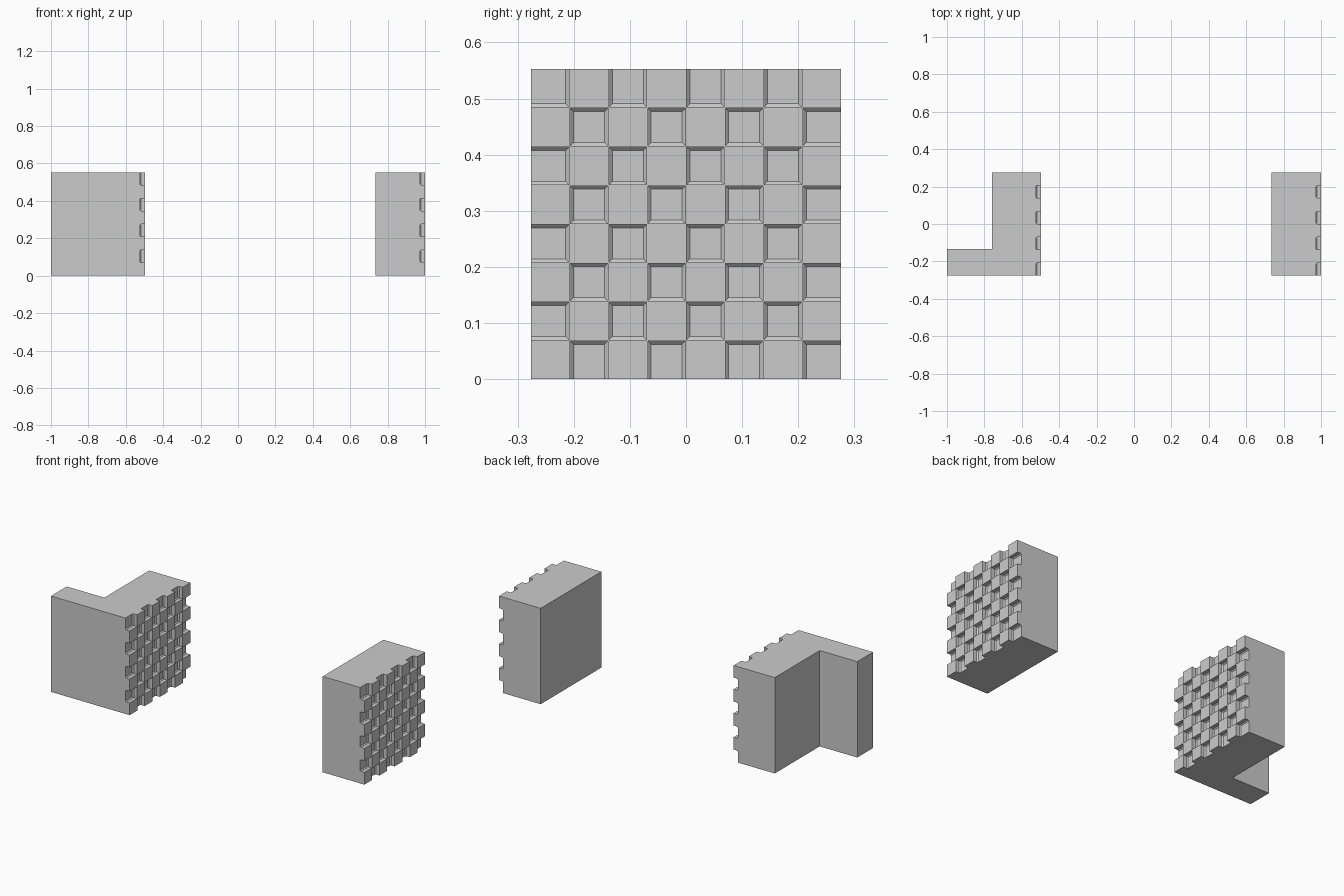
import bpy, bmesh

if "Cube" in bpy.data.objects:
    bpy.data.objects.remove(bpy.data.objects["Cube"])

SIDE = 0.553          # height and depth of each block
H = SIDE / 2
N = 8                 # checker cells per side
CELL = SIDE / N
DEPTH = 0.027         # pocket depth
CHAMFER = 0.006       # sloped edge around each pocket floor
GAP = 0.001           # pockets are a touch narrower than the grid


def new_object(name, bm):
    bmesh.ops.recalc_face_normals(bm, faces=bm.faces)
    mesh = bpy.data.meshes.new(name)
    bm.to_mesh(mesh)
    bm.free()
    obj = bpy.data.objects.new(name, mesh)
    bpy.context.collection.objects.link(obj)
    return obj


def prism(name, outline):
    """Extrude a plan outline up to the block height."""
    bm = bmesh.new()
    face = bm.faces.new([bm.verts.new((x, y, 0)) for x, y in outline])
    top = bmesh.ops.extrude_face_region(bm, geom=[face])
    verts = [g for g in top["geom"] if isinstance(g, bmesh.types.BMVert)]
    bmesh.ops.translate(bm, verts=verts, vec=(0, 0, SIDE))
    return new_object(name, bm)


def span(i, inset):
    """Extent of cell i; border cells run out past the block."""
    lo = i * CELL + GAP + inset if i > 0 else -0.03
    hi = (i + 1) * CELL - GAP - inset if i < N - 1 else SIDE + 0.03
    return lo, hi


def pocket_cutter(name, face_x):
    """Every other checker cell as a cutter with a chamfered floor."""
    bm = bmesh.new()
    floor = face_x - DEPTH
    levels = ((floor, CHAMFER), (floor + CHAMFER, 0), (face_x + 0.03, 0))
    for col in range(N):
        for row in range(N):
            if (col + row) % 2 == 0:
                continue
            rings = []
            for x, inset in levels:
                y0, y1 = span(col, inset)
                z0, z1 = span(row, inset)
                corners = ((y0, z0), (y1, z0), (y1, z1), (y0, z1))
                rings.append([bm.verts.new((x, y - H, z)) for y, z in corners])
            for a, b in zip(rings, rings[1:]):
                for k in range(4):
                    n = (k + 1) % 4
                    bm.faces.new((a[k], a[n], b[n], b[k]))
            bm.faces.new(rings[0][::-1])
            bm.faces.new(rings[-1])
    return new_object(name, bm)


def carve(block, face_x):
    """Cut the checker pattern into the block's +x face."""
    cutter = pocket_cutter(block.name + "_cutter", face_x)
    mod = block.modifiers.new("checker_pockets", "BOOLEAN")
    mod.operation = "DIFFERENCE"
    mod.solver = "EXACT"
    mod.object = cutter
    bpy.context.view_layer.objects.active = block
    bpy.ops.object.modifier_apply(modifier=mod.name)
    bpy.data.objects.remove(cutter)


# L-shaped block on the left
corner_block = prism("corner_block", [(-1, -H), (-0.498, -H), (-0.498, H),
                                      (-0.76, H), (-0.76, -0.133), (-1, -0.133)])
carve(corner_block, -0.498)

# Plain slab on the right
slab_block = prism("slab_block", [(0.734, -H), (1, -H), (1, H), (0.734, H)])
carve(slab_block, 1.0)
